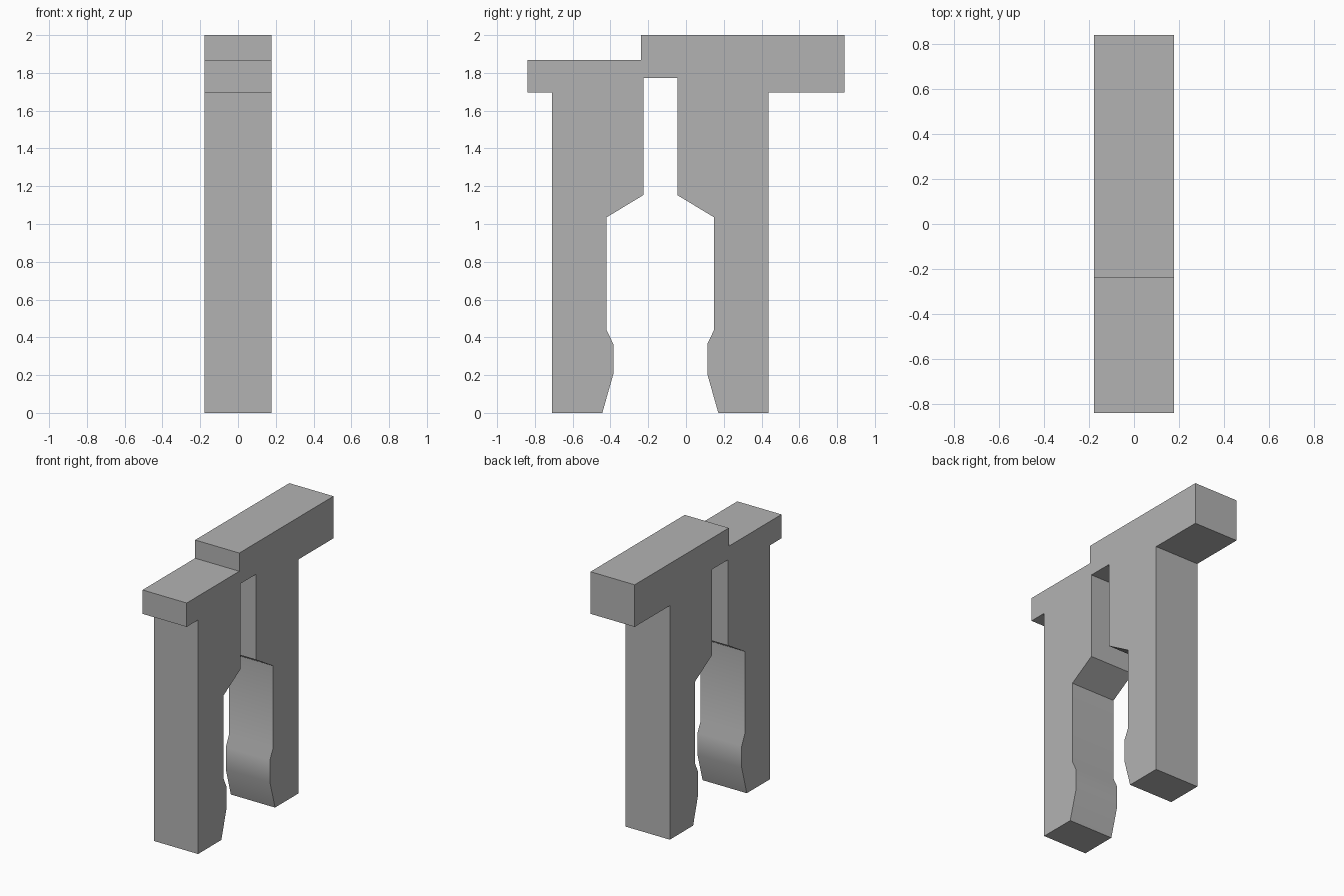
import bpy
import bmesh
import math

cube = bpy.data.objects.get("Cube")
if cube:
    bpy.data.objects.remove(cube, do_unlink=True)

HALF_WIDTH = 0.177
GAP_CENTRE = -0.136   # y of the mirror plane between the legs

grey = bpy.data.materials.new("plain grey")
grey.use_nodes = True
colour = (0.45, 0.45, 0.45, 1)
grey.diffuse_color = colour
grey.node_tree.nodes["Principled BSDF"].inputs["Base Color"].default_value = colour


def extrude_profile(name, outline):
    """Extrude a closed (y, z) outline across the width."""
    bm = bmesh.new()
    face = bm.faces.new([bm.verts.new((-HALF_WIDTH, y, z)) for y, z in outline])
    result = bmesh.ops.extrude_face_region(bm, geom=[face])
    moved = [v for v in result["geom"] if isinstance(v, bmesh.types.BMVert)]
    bmesh.ops.translate(bm, verts=moved, vec=(2 * HALF_WIDTH, 0, 0))
    bmesh.ops.recalc_face_normals(bm, faces=bm.faces)
    mesh = bpy.data.meshes.new(name)
    bm.to_mesh(mesh)
    bm.free()
    mesh.materials.append(grey)
    obj = bpy.data.objects.new(name, mesh)
    bpy.context.collection.objects.link(obj)
    return obj


# Leg edge from the outer shoulder, round the foot and grip, up to the slot:
# (distance from the mirror plane, height)
leg = [(0.574, 1.695), (0.574, 0), (0.307, 0), (0.249, 0.205), (0.249, 0.365),
       (0.285, 0.44), (0.285, 1.035), (0.09, 1.153), (0.09, 1.773)]
front_leg = [(GAP_CENTRE - d, z) for d, z in leg]
back_leg = [(GAP_CENTRE + d, z) for d, z in reversed(leg)]

# Stepped head joining both legs
head = [(0.84, 1.695), (0.84, 2), (-0.238, 2), (-0.238, 1.868),
        (-0.84, 1.868), (-0.84, 1.695)]

clip = extrude_profile("two_legged_clip", front_leg + back_leg + head)

# Soft grip bulges, crisp corners elsewhere
bpy.ops.object.select_all(action='DESELECT')
clip.select_set(True)
bpy.context.view_layer.objects.active = clip
bpy.ops.object.shade_smooth_by_angle(angle=math.radians(30))
